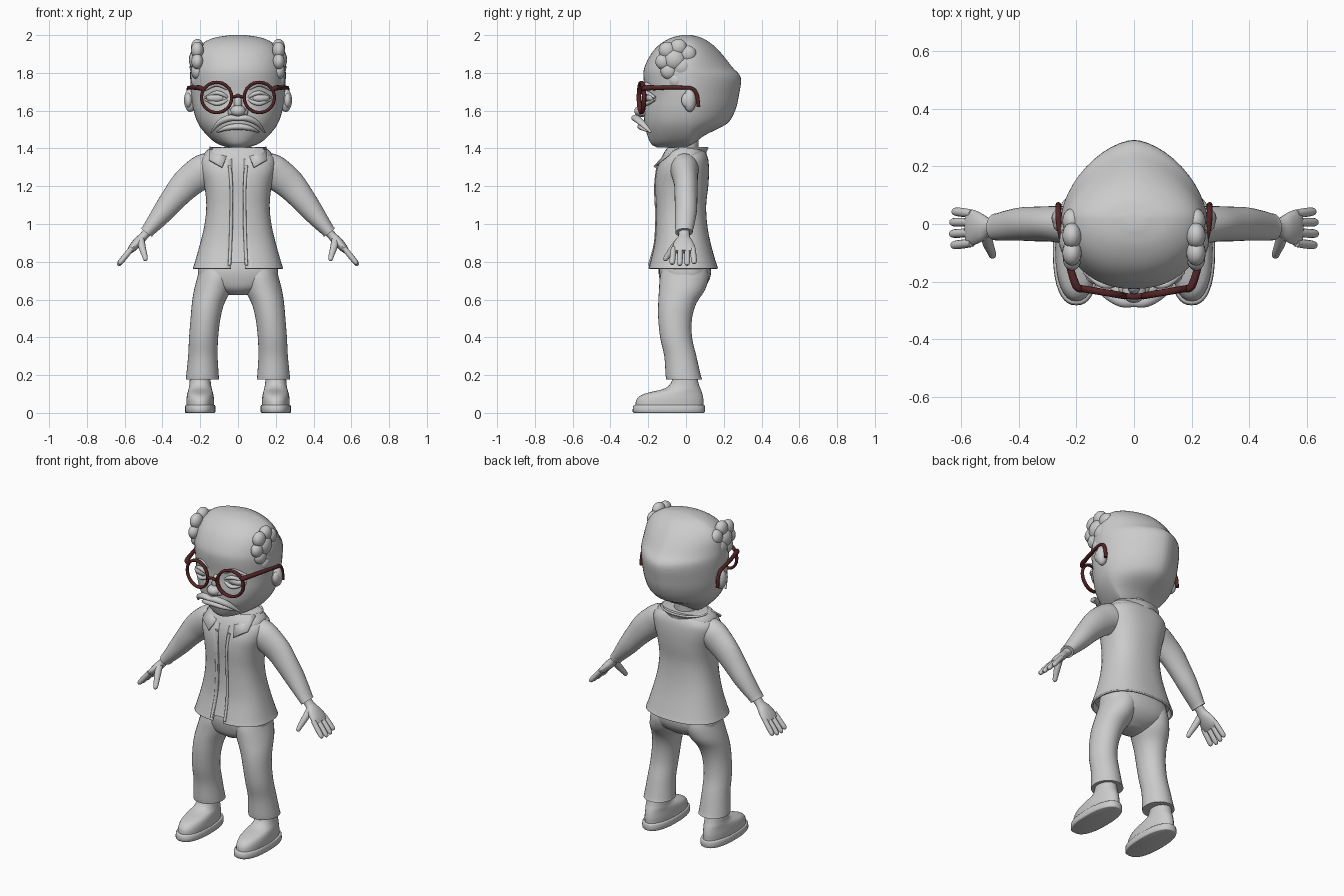
import bpy, bmesh, math
from mathutils import Vector


def material(name, rgb):
    m = bpy.data.materials.new(name)
    m.diffuse_color = (*rgb, 1)
    return m


GREY = material("plain grey", (0.6, 0.6, 0.6))
RED = material("dark red", (0.09, 0.018, 0.02))


def finish(name, bm, mat=GREY, mirror=False, thick=0, angle=50):
    bmesh.ops.recalc_face_normals(bm, faces=bm.faces)
    me = bpy.data.meshes.new(name)
    bm.to_mesh(me)
    bm.free()
    me.materials.append(mat)
    ob = bpy.data.objects.new(name, me)
    bpy.context.collection.objects.link(ob)
    bpy.ops.object.select_all(action='DESELECT')
    ob.select_set(True)
    bpy.context.view_layer.objects.active = ob
    bpy.ops.object.shade_smooth_by_angle(angle=math.radians(angle))
    if thick:
        s = ob.modifiers.new("thickness", 'SOLIDIFY')
        s.thickness = thick
    if mirror:
        m = ob.modifiers.new("mirror", 'MIRROR')
        m.use_mirror_merge = False
    return ob


def smooth_rows(rows, steps):
    """Catmull-Rom interpolation through tuples of numbers."""
    out = []
    for i in range(len(rows) - 1):
        p = [rows[max(i - 1, 0)], rows[i], rows[i + 1], rows[min(i + 2, len(rows) - 1)]]
        for k in range(steps):
            t = k / steps
            out.append(tuple(0.5 * (2 * b + (c - a) * t + (2 * a - 5 * b + 4 * c - d) * t * t
                                    + (3 * b - a - 3 * c + d) * t ** 3) for a, b, c, d in zip(*p)))
    return out + [tuple(rows[-1])]


def skin(bm, rings, closed=True, caps=True):
    vs = [[bm.verts.new(c) for c in r] for r in rings]
    n = len(vs[0])
    for a, b in zip(vs, vs[1:]):
        for j in range(n if closed else n - 1):
            k = (j + 1) % n
            bm.faces.new((a[j], a[k], b[k], b[j]))
    if caps and closed:
        bm.faces.new(vs[0])
        bm.faces.new(vs[-1])


def spow(v, e):
    return math.copysign(abs(v) ** e, v)


def body(name, rows, cy=None, n=40, steps=4, ef=2.0, eb=2.0, gap=0, caps=True, **kw):
    """Upright loft; each row is z, centre x, front y, back y, half width."""
    bm = bmesh.new()
    rings = []
    for z, cx, yf, yb, w in smooth_rows(rows, steps):
        c = (yf + yb) / 2 if cy is None else min(max(cy, yf), yb)
        ring = []
        for j in range(n + (1 if gap else 0)):
            a = -math.pi / 2 + gap + (2 * math.pi - 2 * gap) * j / n
            s, co = math.sin(a), math.cos(a)
            e = 2 / (eb if s > 0 else ef)
            ring.append((cx + w * spow(co, e), c + (yb - c if s > 0 else c - yf) * spow(s, e), z))
        rings.append(ring)
    skin(bm, rings, closed=not gap, caps=caps)
    return finish(name, bm, **kw)


def tube(name, rows, ref=(0, 1, 0), n=16, steps=4, **kw):
    """Swept loft; each row is x, y, z, radius across, radius along ref."""
    rows = smooth_rows(rows, steps)
    pts = [Vector(r[:3]) for r in rows]
    bm = bmesh.new()
    rings = []
    for i, r in enumerate(rows):
        t = (pts[min(i + 1, len(pts) - 1)] - pts[max(i - 1, 0)]).normalized()
        b = Vector(ref)
        b = (b - t * b.dot(t)).normalized()
        s = t.cross(b)
        rings.append([pts[i] + s * r[3] * math.cos(2 * math.pi * j / n)
                      + b * r[4] * math.sin(2 * math.pi * j / n) for j in range(n)])
    skin(bm, rings)
    return finish(name, bm, **kw)


def blobs(name, items, seg=20, **kw):
    """Ellipsoids; each item is a centre and three radii."""
    bm = bmesh.new()
    for c, r in items:
        new = bmesh.ops.create_uvsphere(bm, u_segments=seg, v_segments=seg // 2, radius=1)['verts']
        for v in new:
            v.co = Vector(c) + Vector((v.co.x * r[0], v.co.y * r[1], v.co.z * r[2]))
    return finish(name, bm, **kw)


# Head: round forehead, back drawn out to a ridge
body("head", [(1.405, 0, -.155, -.01, .05), (1.425, 0, -.185, .04, .11), (1.47, 0, -.205, .10, .165),
              (1.53, 0, -.22, .215, .21), (1.60, 0, -.222, .26, .235), (1.68, 0, -.215, .28, .247),
              (1.775, 0, -.225, .29, .253), (1.83, 0, -.22, .245, .25), (1.90, 0, -.185, .19, .235),
              (1.95, 0, -.14, .14, .197), (1.985, 0, -.08, .085, .13), (2.0, 0, -.02, .03, .04)],
     cy=0.02, ef=2.15, eb=1.65, n=48)
body("neck", [(1.33, 0, -.07, .07, .075), (1.40, 0, -.065, .065, .067), (1.48, 0, -.07, .07, .07)])

# Side hair tufts
blobs("hair_tufts", [((.215, y, z), (r * .75, r, r)) for y, z, r in
                     [(-.10, 1.92, .045), (-.04, 1.935, .045), (.01, 1.90, .045), (-.12, 1.86, .042),
                      (-.06, 1.87, .06), (-.09, 1.81, .045), (-.02, 1.83, .055), (-.05, 1.76, .045)]],
      mirror=True)

# Ears, eyes, lids and nose
blobs("ears", [((.252, .02, 1.655), (.034, .034, .062)), ((.262, .005, 1.655), (.02, .03, .04))], mirror=True)
blobs("eyes", [((.113, -.182, 1.667), (.055, .03, .026))], mirror=True)
for lid, z, bend in (("upper_lids", 1.682, .012), ("lower_lids", 1.648, -.010), ("brows", 1.725, .014)):
    tube(lid, [(.055, -.205, z - bend, .006, .008), (.085, -.212, z + bend * .5, .011, .012),
               (.12, -.205, z + bend, .011, .012), (.172, -.165, z - bend, .006, .008)], mirror=True)
blobs("nose", [((0, -.23, 1.598), (.042, .044, .032)), ((.03, -.222, 1.59), (.024, .028, .02)),
               ((-.03, -.222, 1.59), (.024, .028, .02)), ((0, -.215, 1.64), (.022, .03, .05))])

# Drooping moustache and frowning mouth
tube("moustache", [(-.142, -.185, 1.485, .004, .006), (-.10, -.235, 1.535, .014, .018),
                   (-.045, -.265, 1.56, .018, .022), (0, -.27, 1.558, .013, .018),
                   (.045, -.265, 1.56, .018, .022), (.10, -.235, 1.535, .014, .018),
                   (.142, -.185, 1.485, .004, .006)], steps=6)
tube("lower_lip", [(-.11, -.19, 1.487, .004, .006), (-.06, -.225, 1.508, .014, .02),
                   (0, -.235, 1.515, .017, .022), (.06, -.225, 1.508, .014, .02),
                   (.11, -.19, 1.487, .004, .006)], steps=6)

# Glasses: round rims, bridge and hooked temples
bm = bmesh.new()
rings = []
for i in range(41):
    a = 2 * math.pi * i / 40
    ring = []
    for j in range(12):
        b = 2 * math.pi * j / 12
        q = .08 + .0085 * math.cos(b)
        x = .113 + q * math.cos(a)
        ring.append((x, -.248 + .17 * (x - .04) + .012 * math.sin(b), 1.67 + q * math.sin(a)))
    rings.append(ring)
skin(bm, rings, caps=False)
bmesh.ops.remove_doubles(bm, verts=bm.verts, dist=1e-5)
finish("glasses_rims", bm, RED, mirror=True)
tube("glasses_bridge", [(-.036, -.248, 1.67, .008, .01), (0, -.252, 1.678, .008, .01),
                        (.036, -.248, 1.67, .008, .01)], mat=RED)
tube("glasses_temples", [(.178, -.226, 1.71, .011, .011), (.20, -.215, 1.72, .014, .014),
                         (.225, -.14, 1.722, .012, .012), (.257, -.02, 1.722, .010, .010),
                         (.262, .035, 1.715, .010, .010), (.262, .058, 1.68, .010, .010),
                         (.262, .066, 1.62, .010, .010)], ref=(1, 0, 0.01), mat=RED, mirror=True)

# Jacket open at the front, over a shirt
coat = [(.765, 0, -.20, .17, .24), (.80, 0, -.19, .158, .228), (.90, 0, -.167, .13, .20),
        (1.0, 0, -.16, .112, .177), (1.10, 0, -.16, .107, .168), (1.20, 0, -.165, .118, .178),
        (1.28, 0, -.158, .122, .198), (1.34, 0, -.135, .118, .20), (1.375, 0, -.112, .107, .165),
        (1.395, 0, -.09, .095, .10)]
body("jacket", coat, ef=2.5, eb=2.4, gap=.10, thick=.012)
body("shirt", [(z + .03, x, yf + .014, yb - .02, w - .02) for z, x, yf, yb, w in coat[:-1]], ef=2.5, eb=2.4)
tube("front_edges", [(.045, -.197, .78, .008, .006), (.04, -.164, .9, .008, .006), (.036, -.158, 1.05, .008, .006),
                     (.036, -.163, 1.2, .008, .006), (.045, -.15, 1.31, .008, .006)], mirror=True)

# Collar band and turned-down lapels
body("collar", [(1.34, 0, -.09, .095, .10), (1.385, 0, -.092, .10, .115), (1.408, 0, -.095, .112, .145)],
     gap=.55, thick=.01)
bm = bmesh.new()
bm.faces.new([bm.verts.new(c) for c in
              [(.05, -.10, 1.385), (.085, -.172, 1.305), (.155, -.13, 1.345), (.15, -.045, 1.41)]])
bmesh.ops.triangulate(bm, faces=bm.faces)
finish("lapels", bm, mirror=True, thick=.012)

# Sleeves
tube("sleeves", [(.10, -.01, 1.29, .085, .075), (.17, -.008, 1.285, .089, .075), (.22, -.005, 1.255, .087, .068),
                 (.28, 0, 1.205, .08, .062), (.34, 0, 1.135, .068, .06), (.387, 0, 1.075, .059, .058),
                 (.435, -.005, 1.015, .047, .053), (.472, -.01, .97, .037, .047), (.484, -.01, .955, .036, .046)],
     n=28, mirror=True)

# Hands: wrist and palm, four fingers and a thumb
tube("palms", [(.47, -.01, .97, .026, .03), (.50, -.01, .935, .023, .03), (.53, -.012, .905, .025, .05),
               (.56, -.012, .872, .021, .062), (.578, -.012, .852, .014, .058)], mirror=True)
for i, (y, tip, reach) in enumerate([(-.066, -.074, .93), (-.03, -.034, 1.0), (.006, .006, .98), (.036, .044, .88)]):
    def at(t):
        return (.562 + .075 * t * reach, y + (tip - y) * t, .872 - .092 * t * reach)
    tube("fingers_%d" % (i + 1), [(*at(0), .014, .014), (*at(.5), .015, .0155), (*at(.88), .013, .014),
                                  (*at(1), .006, .006)], n=12, mirror=True)
tube("thumbs", [(.515, -.035, .915, .018, .02), (.507, -.065, .875, .019, .019), (.495, -.095, .835, .015, .015),
                (.49, -.11, .813, .012, .012), (.488, -.115, .806, .004, .004)], ref=(1, 0, 0), n=12, mirror=True)

# Trousers: seat and two legs
body("trouser_seat", [(.625, 0, -.08, .03, .05), (.655, 0, -.12, .085, .13), (.70, 0, -.138, .122, .20),
                      (.76, 0, -.145, .132, .212), (.84, 0, -.13, .11, .19)], ef=2.4, eb=2.4)
body("trouser_legs", [(.178, .188, -.105, .085, .088), (.20, .188, -.108, .078, .086),
                      (.30, .186, -.115, .055, .078), (.40, .182, -.137, .032, .077),
                      (.50, .172, -.147, .032, .079), (.58, .158, -.147, .055, .086),
                      (.65, .135, -.143, .10, .098), (.72, .115, -.138, .12, .10), (.78, .11, -.12, .11, .09)],
     n=32, mirror=True)

# Shoes with a sole, and ankles
body("soles", [(0, .2, -.272, .095, .075), (.006, .2, -.282, .10, .081), (.035, .2, -.28, .10, .08),
               (.042, .2, -.272, .095, .075)], ef=2.4, eb=2.4, steps=2, mirror=True)
body("shoes", [(.04, .2, -.268, .092, .073), (.07, .2, -.262, .092, .073), (.095, .2, -.235, .088, .07),
               (.112, .2, -.18, .083, .066), (.125, .2, -.125, .078, .062), (.145, .2, -.09, .07, .058),
               (.18, .2, -.073, .062, .055), (.25, .196, -.072, .055, .055)], ef=2.3, n=32, mirror=True)
